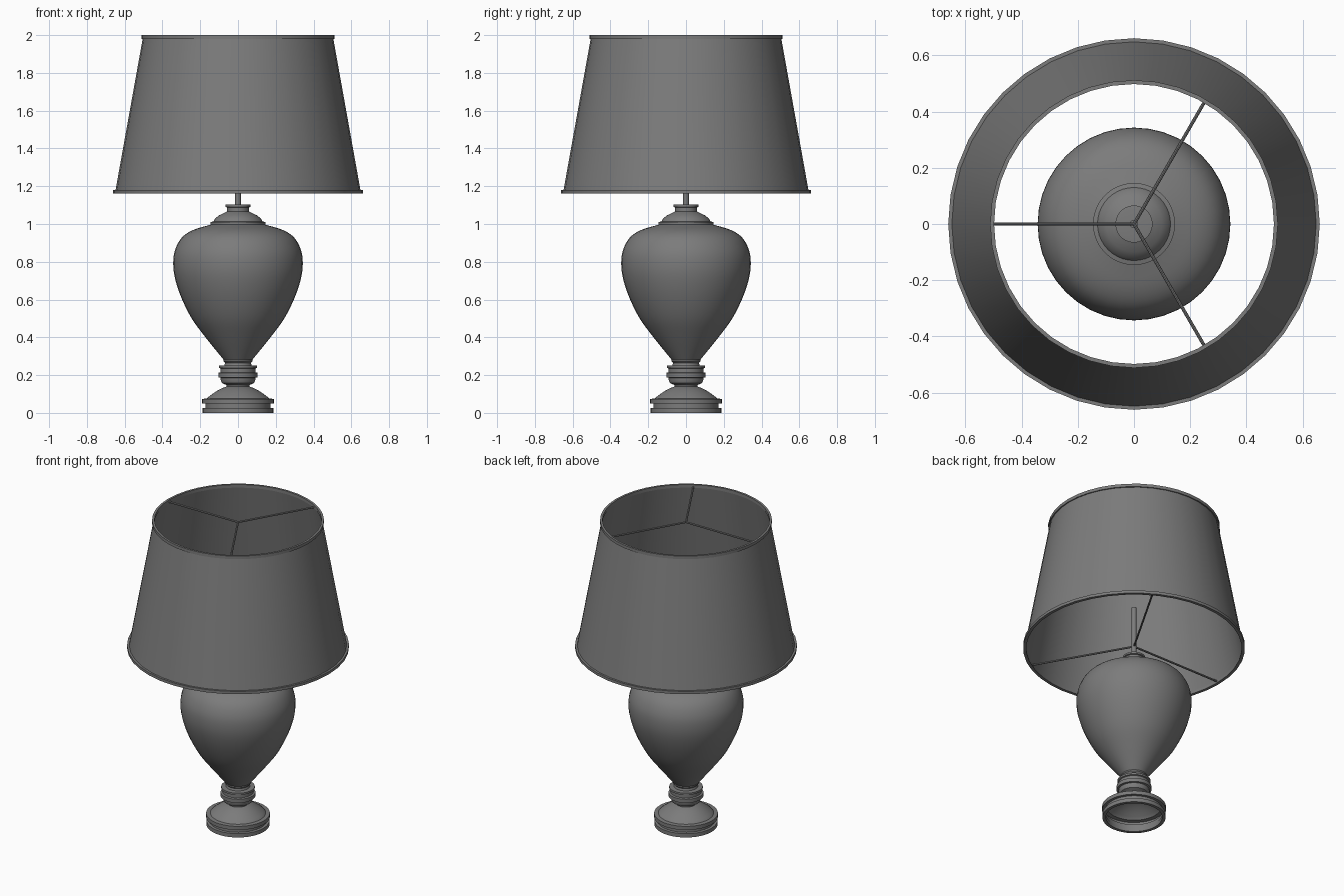
import bpy, bmesh, math
from mathutils import Vector

SEG = 40

cube = bpy.data.objects.get("Cube")
if cube:
    bpy.data.objects.remove(cube, do_unlink=True)

grey = bpy.data.materials.new("mid_grey")
grey.use_nodes = True
COLOR = (0.2, 0.2, 0.2, 1)
grey.diffuse_color = COLOR
grey.node_tree.nodes["Principled BSDF"].inputs["Base Color"].default_value = COLOR


def finish(name, bm, angle=35):
    mesh = bpy.data.meshes.new(name)
    bm.to_mesh(mesh)
    bm.free()
    obj = bpy.data.objects.new(name, mesh)
    bpy.context.collection.objects.link(obj)
    mesh.materials.append(grey)
    bpy.ops.object.select_all(action="DESELECT")
    obj.select_set(True)
    bpy.context.view_layer.objects.active = obj
    bpy.ops.object.shade_smooth_by_angle(angle=math.radians(angle))
    return obj


def lathe(name, profile, closed=False, angle=35):
    """Revolve (radius, height) points, listed upwards along the outside."""
    bm = bmesh.new()
    rings = []
    for r, z in profile:
        if r == 0:
            rings.append([bm.verts.new((0, 0, z))] * SEG)
        else:
            rings.append([bm.verts.new((r * math.cos(math.tau * i / SEG),
                                        r * math.sin(math.tau * i / SEG), z))
                          for i in range(SEG)])
    pairs = list(zip(rings, rings[1:]))
    if closed:
        pairs.append((rings[-1], rings[0]))
    for low, high in pairs:
        for i in range(SEG):
            j = (i + 1) % SEG
            corners = [low[i], low[j], high[j], high[i]]
            bm.faces.new(list(dict.fromkeys(corners)))
    return finish(name, bm, angle)


def smooth_path(points, steps=4):
    """Catmull-Rom curve through the profile points."""
    pts = [Vector(p) for p in points]
    pts = [2 * pts[0] - pts[1]] + pts + [2 * pts[-1] - pts[-2]]
    out = []
    for a, b, c, d in zip(pts, pts[1:], pts[2:], pts[3:]):
        for k in range(steps):
            t = k / steps
            out.append(0.5 * (2 * b + (c - a) * t + (2 * a - 5 * b + 4 * c - d) * t * t
                              + (3 * b - a - 3 * c + d) * t ** 3))
    return [tuple(p) for p in out] + [tuple(points[-1])]


def rod(name, start, end, radius, sides):
    start, end = Vector(start), Vector(end)
    axis = end - start
    bm = bmesh.new()
    bmesh.ops.create_cone(bm, cap_ends=True, segments=sides, radius1=radius,
                          radius2=radius, depth=axis.length)
    bm.transform(axis.to_track_quat("Z", "Y").to_matrix().to_4x4())
    bmesh.ops.translate(bm, verts=bm.verts, vec=(start + end) / 2)
    return finish(name, bm)


# Hollow stepped foot
lathe("foot", [(0.168, 0.025), (0.168, 0), (0.188, 0), (0.188, 0.025), (0.172, 0.027),
               (0.172, 0.05), (0.19, 0.05), (0.19, 0.074), (0.165, 0.076)]
      + smooth_path([(0.16, 0.082), (0.125, 0.108), (0.09, 0.128), (0.06, 0.14)], 3))

# Turned collar between foot and body
lathe("collar", [(0.06, 0.138), (0.062, 0.148), (0.085, 0.158), (0.092, 0.175),
                 (0.092, 0.186), (0.104, 0.188), (0.104, 0.212), (0.092, 0.215),
                 (0.092, 0.235), (0.1, 0.238), (0.1, 0.25), (0.072, 0.252),
                 (0.068, 0.265), (0.078, 0.275), (0.078, 0.285)])

# Urn-shaped body
lathe("urn_body", smooth_path([
    (0.075, 0.28), (0.172, 0.4), (0.245, 0.5), (0.3, 0.61), (0.333, 0.71),
    (0.343, 0.79), (0.334, 0.86), (0.3, 0.925), (0.24, 0.967), (0.14, 0.998)]), angle=60)

# Stepped cap
lathe("cap", [(0.13, 0.996), (0.146, 0.998), (0.146, 1.01), (0.13, 1.014),
              (0.122, 1.028), (0.1, 1.046), (0.075, 1.058), (0.058, 1.066),
              (0.058, 1.088), (0.066, 1.09), (0.066, 1.102), (0.05, 1.104), (0, 1.104)])

rod("lamp_rod", (0, 0, 1.09), (0, 0, 1.44), 0.015, 16)

# Thin-walled open shade with trim bands
lathe("shade", [(0.65, 1.17), (0.503, 1.99), (0.498, 1.99), (0.645, 1.17)], True)
lathe("shade_lower_band", [(0.642, 1.162), (0.661, 1.162), (0.661, 1.18), (0.642, 1.18)], True)
lathe("shade_upper_band", [(0.498, 1.98), (0.512, 1.98), (0.512, 2.0), (0.498, 2.0)], True)

# Three spokes at each end of the shade
for level, z, reach in (("lower", 1.175, 0.645), ("upper", 1.985, 0.502)):
    for i in range(3):
        a = math.radians(60 + 120 * i)
        rod(f"{level}_spoke_{i + 1}", (0, 0, z),
            (reach * math.cos(a), reach * math.sin(a), z), 0.006, 8)
